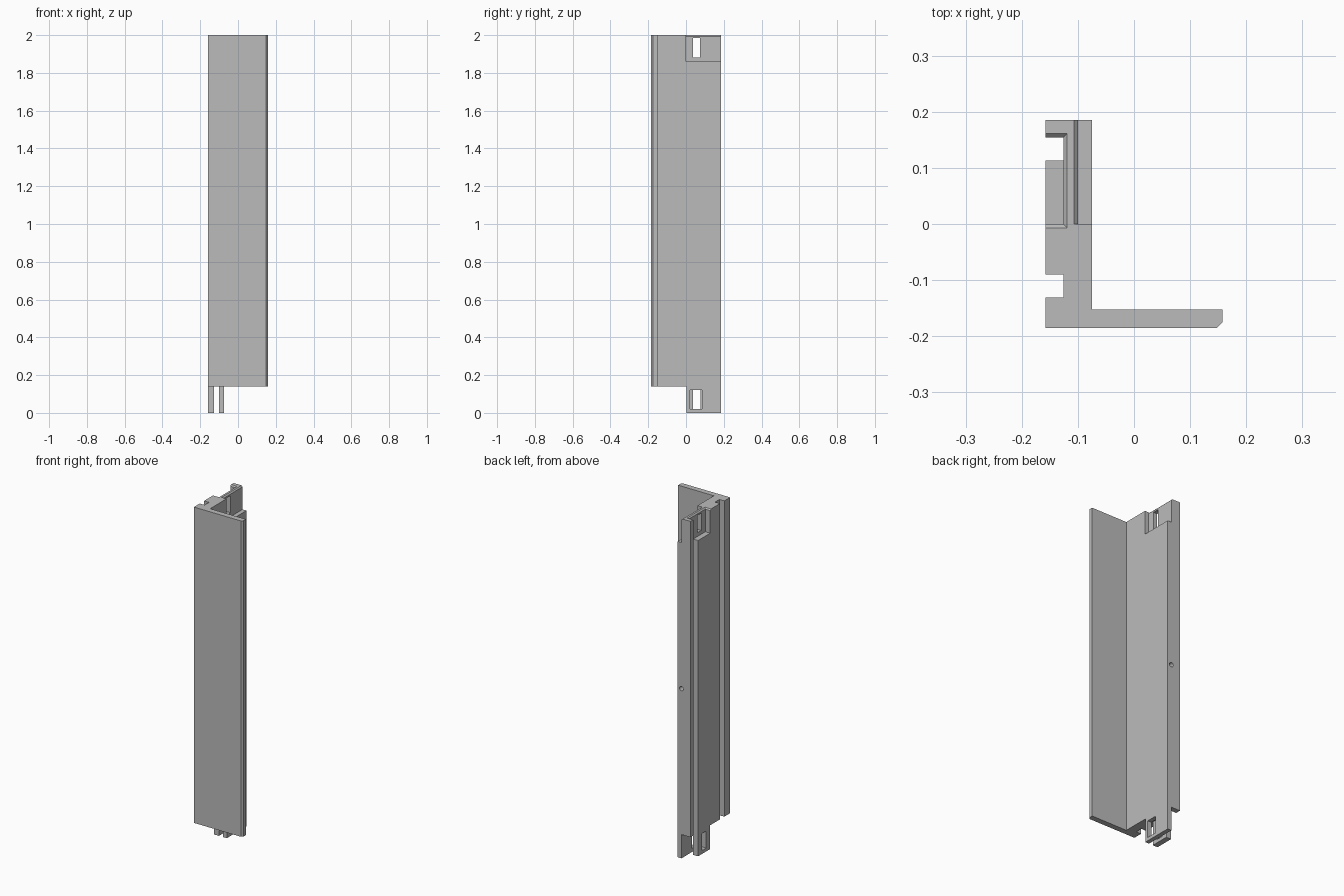
import bpy, bmesh, math
from mathutils import Matrix

if "Cube" in bpy.data.objects:
    bpy.data.objects.remove(bpy.data.objects["Cube"])

grey = bpy.data.materials.new("plain grey")
grey.diffuse_color = (0.5, 0.5, 0.5, 1)
grey.use_nodes = True
grey.node_tree.nodes["Principled BSDF"].inputs["Base Color"].default_value = grey.diffuse_color


def loft(name, low, high, z0, z1):
    """Solid between two matching outlines at heights z0 and z1."""
    bm = bmesh.new()
    a = [bm.verts.new((x, y, z0)) for x, y in low]
    b = [bm.verts.new((x, y, z1)) for x, y in high]
    n = len(a)
    bm.faces.new(a[::-1])
    bm.faces.new(b)
    for i in range(n):
        j = (i + 1) % n
        bm.faces.new((a[i], a[j], b[j], b[i]))
    bmesh.ops.recalc_face_normals(bm, faces=bm.faces)
    return make(name, bm)


def make(name, bm):
    me = bpy.data.meshes.new(name)
    bm.to_mesh(me)
    bm.free()
    me.materials.append(grey)
    ob = bpy.data.objects.new(name, me)
    bpy.context.collection.objects.link(ob)
    return ob


def rect(x0, x1, y0, y1):
    return [(x0, y0), (x1, y0), (x1, y1), (x0, y1)]


def box(name, x0, x1, y0, y1, z0, z1):
    r = rect(x0, x1, y0, y1)
    return loft(name, r, r, z0, z1)


def cut(target, cutter):
    """Subtract a cutter, then discard it."""
    m = target.modifiers.new("cut", 'BOOLEAN')
    m.operation, m.solver, m.object = 'DIFFERENCE', 'EXACT', cutter
    bpy.context.view_layer.update()
    dg = bpy.context.evaluated_depsgraph_get()
    me = bpy.data.meshes.new_from_object(target.evaluated_get(dg))
    target.modifiers.clear()
    target.data = me
    bpy.data.objects.remove(cutter)


L, G, W, R = -0.158, -0.126, -0.10, -0.075   # left face, groove floor, wall, right face
Z0, Z1, ZP = 0.14, 2.0, 1.86                 # body bottom, top, pocket floor
B = 0.185

# L-shaped body with two grooves down the left face
profile = [(L, -B), (0.148, -B), (0.158, -0.175), (0.158, -0.152), (R, -0.152),
           (R, B), (L, B), (L, 0.154), (G, 0.154), (G, 0.113), (L, 0.113),
           (L, -0.09), (G, -0.09), (G, -0.131), (L, -0.131)]
body = loft("angle_body", profile, profile, Z0, Z1)

# Top sockets on both sides of the thin wall, with bevelled mouths
c = 0.007
cut(body, box("left_socket", -0.3, G, 0, 0.154, ZP, 2.1))
cut(body, loft("left_mouth", rect(-0.3, G, 0, 0.154),
               rect(-0.3, G + 2 * c, -2 * c, 0.154 + 2 * c), Z1 - c, Z1 + c))
cut(body, box("right_socket", W, 0.0, 0, 0.3, ZP, 2.1))
cut(body, loft("right_mouth", rect(W, 0.0, 0, 0.3),
               rect(W - 2 * c, 0.0, 0, 0.3), Z1 - c, Z1 + c))

# Window through the thin top wall
cut(body, box("top_window", -0.14, -0.09, 0.038, 0.075, 1.882, 1.984))

# Small round hole in the back edge
bm = bmesh.new()
bmesh.ops.create_cone(bm, cap_ends=True, segments=24, radius1=0.013, radius2=0.013, depth=0.1,
                      matrix=Matrix.Translation((-0.1, B, 1.0)) @ Matrix.Rotation(math.pi / 2, 4, 'X'))
cut(body, make("hole_cutter", bm))

# Bottom tabs with windows
left_tab = box("left_tab", L, G, 0.003, 0.113, 0, Z0)
cut(left_tab, box("left_window", -0.2, -0.12, 0.038, 0.078, 0.02, 0.12))
right_tab = box("right_tab", W, R, 0.003, B, 0, Z0)
cut(right_tab, box("right_window", -0.11, -0.05, 0.022, 0.085, 0.02, 0.12))
